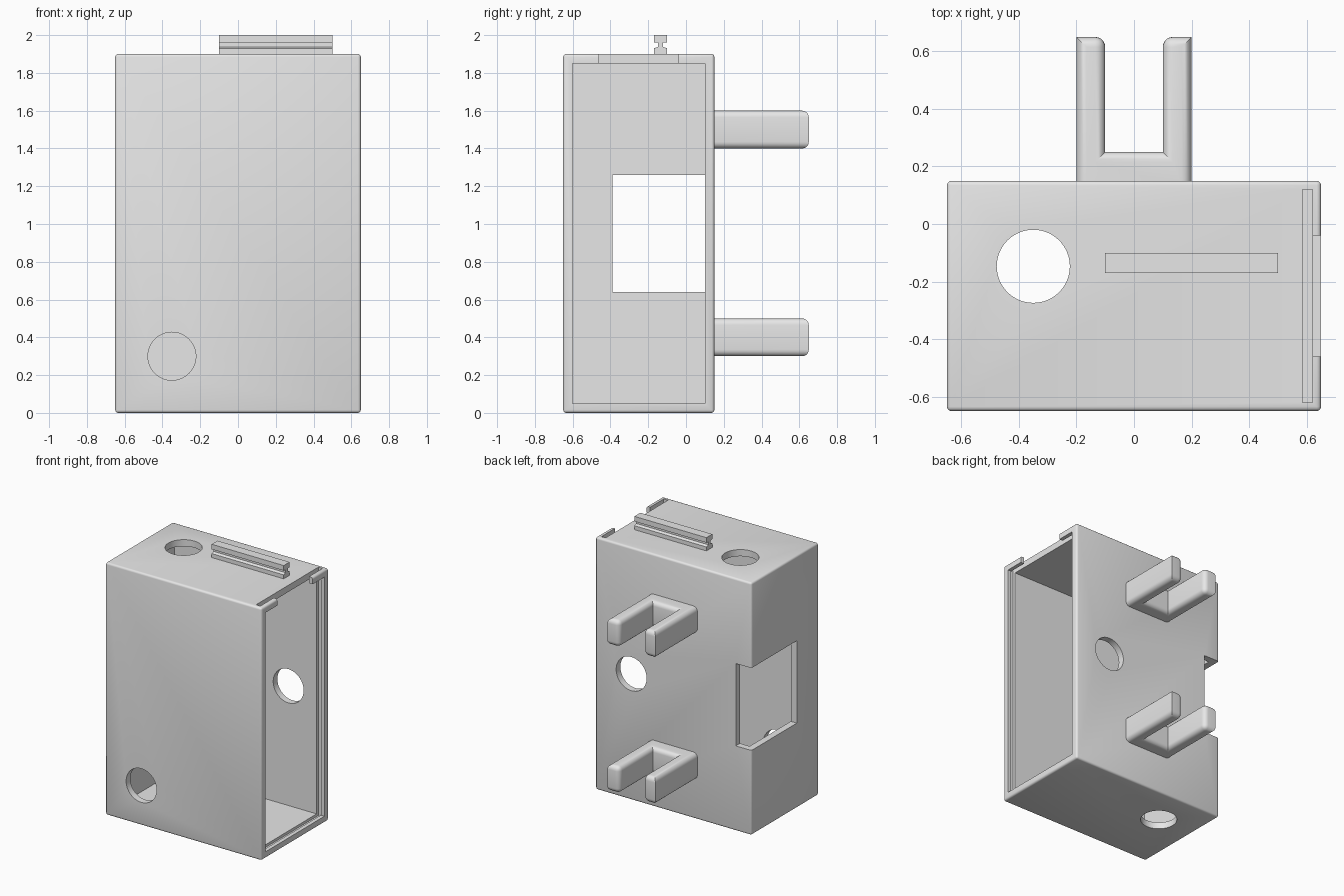
import bpy, bmesh, math
from mathutils import Matrix, Vector

default = bpy.data.objects.get("Cube")
if default:
    bpy.data.objects.remove(default, do_unlink=True)

grey = bpy.data.materials.new("light grey plastic")
grey.use_nodes = True
grey.diffuse_color = (0.8, 0.8, 0.8, 1)
grey.node_tree.nodes["Principled BSDF"].inputs["Base Color"].default_value = (0.8, 0.8, 0.8, 1)


def make_object(name, bm):
    bmesh.ops.recalc_face_normals(bm, faces=bm.faces)
    mesh = bpy.data.meshes.new(name)
    bm.to_mesh(mesh)
    bm.free()
    mesh.materials.append(grey)
    obj = bpy.data.objects.new(name, mesh)
    bpy.context.collection.objects.link(obj)
    return obj


def box(name, low, high, bevel=0):
    low, high = Vector(low), Vector(high)
    bm = bmesh.new()
    bmesh.ops.create_cube(bm, size=1)
    bmesh.ops.scale(bm, vec=high - low, verts=bm.verts)
    bmesh.ops.translate(bm, vec=(low + high) / 2, verts=bm.verts)
    if bevel:
        bmesh.ops.bevel(bm, geom=bm.edges[:], offset=bevel, segments=3,
                        profile=0.5, affect='EDGES')
    return make_object(name, bm)


def cylinder(name, centre, radius, depth, axis):
    bm = bmesh.new()
    turn = Matrix.Rotation(math.pi / 2, 4, 'X') if axis == 'Y' else Matrix()
    bmesh.ops.create_cone(bm, cap_ends=True, segments=64, radius1=radius, radius2=radius,
                          depth=depth, matrix=Matrix.Translation(centre) @ turn)
    return make_object(name, bm)


def prism(name, points, place, extrusion):
    bm = bmesh.new()
    face = bm.faces.new([bm.verts.new(place(a, b)) for a, b in points])
    grown = bmesh.ops.extrude_face_region(bm, geom=[face])["geom"]
    bmesh.ops.translate(bm, vec=extrusion,
                        verts=[v for v in grown if isinstance(v, bmesh.types.BMVert)])
    return make_object(name, bm)


def smooth(obj):
    bpy.ops.object.select_all(action='DESELECT')
    obj.select_set(True)
    bpy.context.view_layer.objects.active = obj
    bpy.ops.object.shade_smooth_by_angle(angle=math.radians(32))


def cut(target, cutter):
    cutter.hide_render = True
    mod = target.modifiers.new("cut", 'BOOLEAN')
    mod.operation = 'DIFFERENCE'
    mod.solver = 'EXACT'
    mod.object = cutter
    bpy.context.view_layer.objects.active = target
    bpy.ops.object.modifier_apply(modifier=mod.name)
    bpy.data.objects.remove(cutter, do_unlink=True)


# Hollow housing, open on its left side
housing = box("housing", (-0.65, -0.65, 0), (0.65, 0.15, 1.9), bevel=0.015)
cut(housing, box("cavity", (-0.6, -0.6, 0.05), (0.8, 0.1, 1.85)))
# Lid groove through the top, and the gap in the rim above the opening
cut(housing, box("lid_groove", (0.585, -0.62, 0.03), (0.62, 0.12, 2.1)))
cut(housing, box("rim_gap", (0.6, -0.46, 1.8), (0.8, -0.04, 2.1)))
# Corner window on the right side
cut(housing, box("window", (-0.8, -0.39, 0.64), (-0.52, 0.3, 1.26)))
# Cable holes: top to bottom, front, back
R = 0.127
cut(housing, cylinder("vertical_hole", (-0.35, -0.147, 0.95), R, 2.4, 'Z'))
cut(housing, cylinder("front_hole", (-0.35, -0.65, 0.3), R, 0.3, 'Y'))
cut(housing, cylinder("back_hole", (0.35, 0.15, 0.95), R, 0.3, 'Y'))
smooth(housing)

# I-shaped rail on top
half = [(0.035, 1.89), (0.035, 1.93), (0.013, 1.938), (0.013, 1.96), (0.035, 1.962), (0.035, 2.0)]
profile = half + [(-y, z) for y, z in reversed(half)]
prism("top_rail", profile, lambda y, z: (-0.1, y - 0.135, z), (0.6, 0, 0))

# Forked brackets on the back
side = [(0.2, 0.13), (0.2, 0.65), (0.1, 0.65), (0.1, 0.25)]
fork = side + [(-x, y) for x, y in reversed(side)]
for name, base in (("lower_bracket", 0.3), ("upper_bracket", 1.4)):
    bracket = prism(name, fork, lambda x, y: (x, y, base), (0, 0, 0.2))
    bm = bmesh.new()
    bm.from_mesh(bracket.data)
    rounded = []
    for e in bm.edges:
        a, b = (v.co for v in e.verts)
        upright = abs(a.z - b.z) > 0.1
        inner_tip = abs(a.x) < 0.15 and a.y > 0.6
        at_wall = max(a.y, b.y) < 0.14
        if (upright and inner_tip) or (not upright and not at_wall):
            rounded.append(e)
    bmesh.ops.bevel(bm, geom=rounded, offset=0.035, segments=5, profile=0.5, affect='EDGES')
    bm.to_mesh(bracket.data)
    bm.free()
    smooth(bracket)
